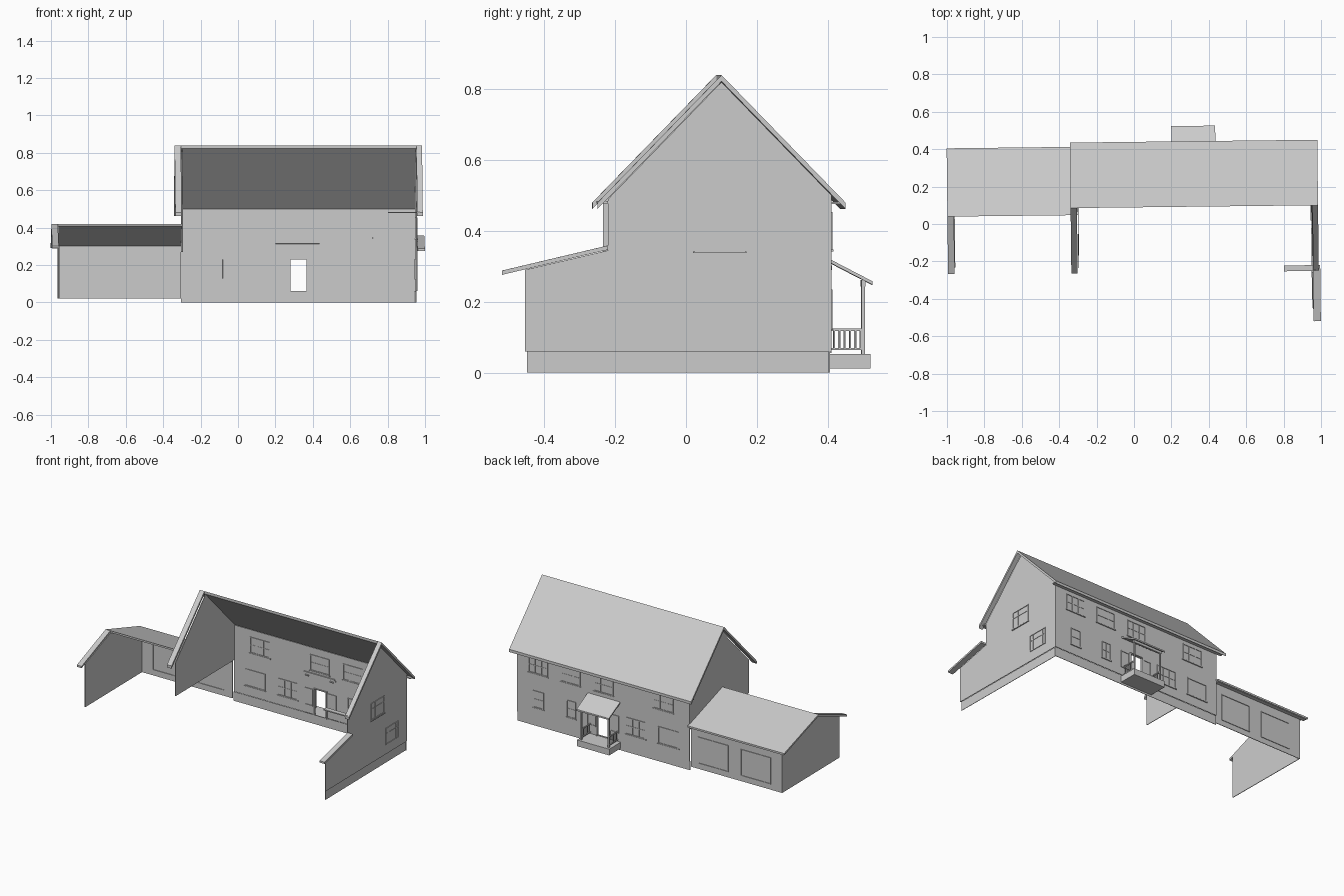
import bpy, bmesh
from mathutils import Matrix

old = bpy.data.objects.get("Cube")
if old:
    bpy.data.objects.remove(old, do_unlink=True)

grey = bpy.data.materials.new("plain_grey")
grey.use_nodes = True
GREY = (0.6, 0.6, 0.6, 1)
grey.diffuse_color = GREY
grey.node_tree.nodes["Principled BSDF"].inputs["Base Color"].default_value = GREY

TURN = Matrix.Rotation(0.0115, 4, 'Z')   # the whole house stands slightly turned


def prisms(name, shapes):
    """Each shape: (x0, x1, [(y, z), ...]) extruded along x."""
    bm = bmesh.new()
    for x0, x1, outline in shapes:
        rings = [[bm.verts.new((x, y, z)) for y, z in outline] for x in (x0, x1)]
        bm.faces.new(rings[0])
        bm.faces.new(rings[1][::-1])
        n = len(outline)
        for i in range(n):
            j = (i + 1) % n
            bm.faces.new((rings[0][i], rings[1][i], rings[1][j], rings[0][j]))
    bmesh.ops.recalc_face_normals(bm, faces=bm.faces)
    bm.transform(TURN)
    mesh = bpy.data.meshes.new(name)
    bm.to_mesh(mesh)
    bm.free()
    mesh.materials.append(grey)
    obj = bpy.data.objects.new(name, mesh)
    bpy.context.collection.objects.link(obj)
    return obj


def rect(y0, y1, z0, z1):
    return [(y0, z0), (y1, z0), (y1, z1), (y0, z1)]


def box(x0, x1, y0, y1, z0, z1):
    return (x0, x1, rect(y0, y1, z0, z1))


def slab(x0, x1, high, low, t):
    """Sloping roof board between two (y, z) points."""
    (ya, za), (yb, zb) = high, low
    return (x0, x1, [(ya, za), (yb, zb), (yb, zb - t), (ya, za - t)])


def window(name, wall, side, a0, a1, z0, z1, posts, rails=(0.5,), sill=True):
    """Casing, glazing bars and sill showing on both sides of a wall."""
    w, d = 0.005, 0.006
    bars = [(a0, a1, z1 - w, z1, d), (a0, a1, z0, z0 + w, d),
            (a0, a0 + w, z0, z1, d), (a1 - w, a1, z0, z1, d)]
    for p in posts:
        a = a0 + (a1 - a0) * p
        bars.append((a - w / 2, a + w / 2, z0, z1, d * 0.8))
    for r in rails:
        z = z0 + (z1 - z0) * r
        bars.append((a0, a1, z - w / 2, z + w / 2, d * 0.7))
    if sill:
        bars.append((a0 - w, a1 + w, z0 - w, z0, d * 1.4))
    if side == "back":
        prisms(name, [box(p, q, wall - e, wall + e, r, s) for p, q, r, s, e in bars])
    else:
        prisms(name, [box(wall - e, wall + e, p, q, r, s) for p, q, r, s, e in bars])


T = 0.004                                # wall thickness
LEFT, RIGHT, BACK = 0.955, -0.300, 0.40  # house wall planes
RIDGE, EAVE = (0.089, 0.84), (0.439, 0.48)
FRONT_EAVE = (-0.261, 0.48)

# House back wall with the open doorway
DOOR0, DOOR1 = 0.285, 0.37
prisms("back_wall", [
    box(RIGHT, DOOR0, BACK - T, BACK, 0.06, 0.50),
    box(DOOR1, LEFT, BACK - T, BACK, 0.06, 0.50),
    box(DOOR0, DOOR1, BACK - T, BACK, 0.23, 0.50)])
prisms("back_foundation", [box(RIGHT, LEFT, BACK - 0.008, BACK - 0.005, 0, 0.06)])

# Left gable wall with the lean-to profile, and its foundation
prisms("left_gable_wall", [(LEFT - T, LEFT, [
    (-0.466, 0.06), (BACK, 0.06), (BACK, 0.50), (0.089, 0.82),
    (-0.231, 0.49), (-0.231, 0.345), (-0.466, 0.29)])])
prisms("left_foundation", [box(LEFT - 0.008, LEFT - 0.005, -0.460, BACK - 0.005, 0, 0.06)])

# Right gable wall, ending above the garage
prisms("right_gable_wall", [(RIGHT, RIGHT + T, [
    (-0.231, 0.27), (BACK, 0.27), (BACK, 0.50), (0.089, 0.82), (-0.231, 0.49)])])

# House roof: whole back slope, only end strips at the front
prisms("main_roof", [slab(-0.338, 0.985, RIDGE, EAVE, 0.018)])
prisms("front_roof_edges", [slab(x0, x1, RIDGE, FRONT_EAVE, 0.018)
                            for x0, x1 in ((0.955, 0.985), (-0.338, -0.304))])
prisms("back_eave", [box(-0.33, 0.98, BACK, 0.432, 0.476, 0.482)])
prisms("front_eave_piece", [box(0.80, 0.97, -0.262, -0.231, 0.477, 0.484)])
prisms("lean_to_roof_edge", [slab(0.955, 0.993, (-0.231, 0.359), (-0.531, 0.288), 0.012)])

# Garage
G_END, G_BACK = -0.962, 0.385
G_RIDGE, G_EAVE, G_FRONT = (0.051, 0.42), (0.416, 0.302), (-0.255, 0.302)
prisms("garage_back_wall", [box(G_END, RIGHT, G_BACK - T, G_BACK, 0.02, 0.302)])
prisms("garage_end_wall", [(G_END, G_END + T, [
    (-0.222, 0.02), (G_BACK, 0.02), (G_BACK, 0.302), (0.051, 0.41), (-0.222, 0.306)])])
prisms("garage_roof", [slab(-0.997, RIGHT + T, G_RIDGE, G_EAVE, 0.012)])
prisms("garage_front_roof_edge", [slab(-0.997, G_END, G_RIDGE, G_FRONT, 0.012)])
prisms("garage_eave", [box(-0.99, RIGHT, G_BACK, 0.411, 0.288, 0.293)])
for i, x in enumerate((-0.88, -0.57)):
    window(f"garage_door_frame_{i}", G_BACK - T / 2, "back", x, x + 0.22, 0.055, 0.232,
           (), (), False)

# Back windows: x start, x end, bar positions
mid = BACK - T / 2
thirds = (1 / 3, 2 / 3)
for i, (a, b) in enumerate(((-0.182, -0.037), (0.255, 0.395), (0.495, 0.635), (0.73, 0.87))):
    window(f"upper_window_{i}", mid, "back", a, b, 0.347, 0.453, thirds)
for i, (a, b, posts, rails) in enumerate((
        (-0.22, -0.072, (), ()), (0.02, 0.163, thirds, (0.5,)),
        (0.527, 0.592, (0.5,), (0.5,)), (0.76, 0.835, (), (0.5,)))):
    window(f"lower_window_{i}", mid, "back", a, b, 0.122, 0.234, posts, rails)
for i, (a, b) in enumerate(((0.213, 0.275), (0.38, 0.445))):
    window(f"door_side_window_{i}", mid, "back", a, b, 0.112, 0.225, (), (), False)
prisms("door_frame", [box(a, a + 0.008, BACK - 0.01, BACK + 0.006, 0.055, 0.236)
                      for a in (DOOR0 - 0.008, DOOR1)]
       + [box(DOOR0, DOOR1, BACK - 0.01, BACK + 0.006, 0.23, 0.236)])

# Left gable windows
window("gable_upper_window", LEFT - T / 2, "left", 0.014, 0.155, 0.342, 0.455, (0.33,), (0.65,))
window("gable_lower_window", LEFT - T / 2, "left", 0.17, 0.31, 0.122, 0.232, (0.2, 0.8), (0.65,),
       False)

# Porch
PX0, PX1 = 0.205, 0.44
prisms("porch_floor", [box(PX0, PX1, BACK - 0.006, 0.516, 0.012, 0.053)])
prisms("porch_roof", [slab(PX0, PX1, (BACK - 0.008, 0.325), (0.521, 0.258), 0.010)])
prisms("porch_beam", [box(PX0 + 0.012, PX1 - 0.012, 0.49, 0.502, 0.243, 0.262)])
prisms("porch_wall_trim", [box(PX0 + 0.005, PX1 - 0.005, BACK - 0.012, BACK, 0.322, 0.332),
                           box(PX0 + 0.015, PX0 + 0.04, BACK - 0.012, BACK, 0.306, 0.312),
                           box(PX1 - 0.04, PX1 - 0.015, BACK - 0.012, BACK, 0.306, 0.312)])
for side, x in (("right", PX0 + 0.018), ("left", PX1 - 0.018)):
    prisms(f"porch_{side}_post", [box(x - 0.005, x + 0.005, 0.491, 0.501, 0.053, 0.25)])
    rail = [box(x - 0.004, x + 0.004, BACK, 0.495, z, z + 0.006) for z in (0.064, 0.118)]
    rail += [box(x - 0.002, x + 0.002, y, y + 0.004, 0.068, 0.12)
             for y in [BACK + 0.012 + 0.015 * k for k in range(6)]]
    prisms(f"porch_{side}_railing", rail)
